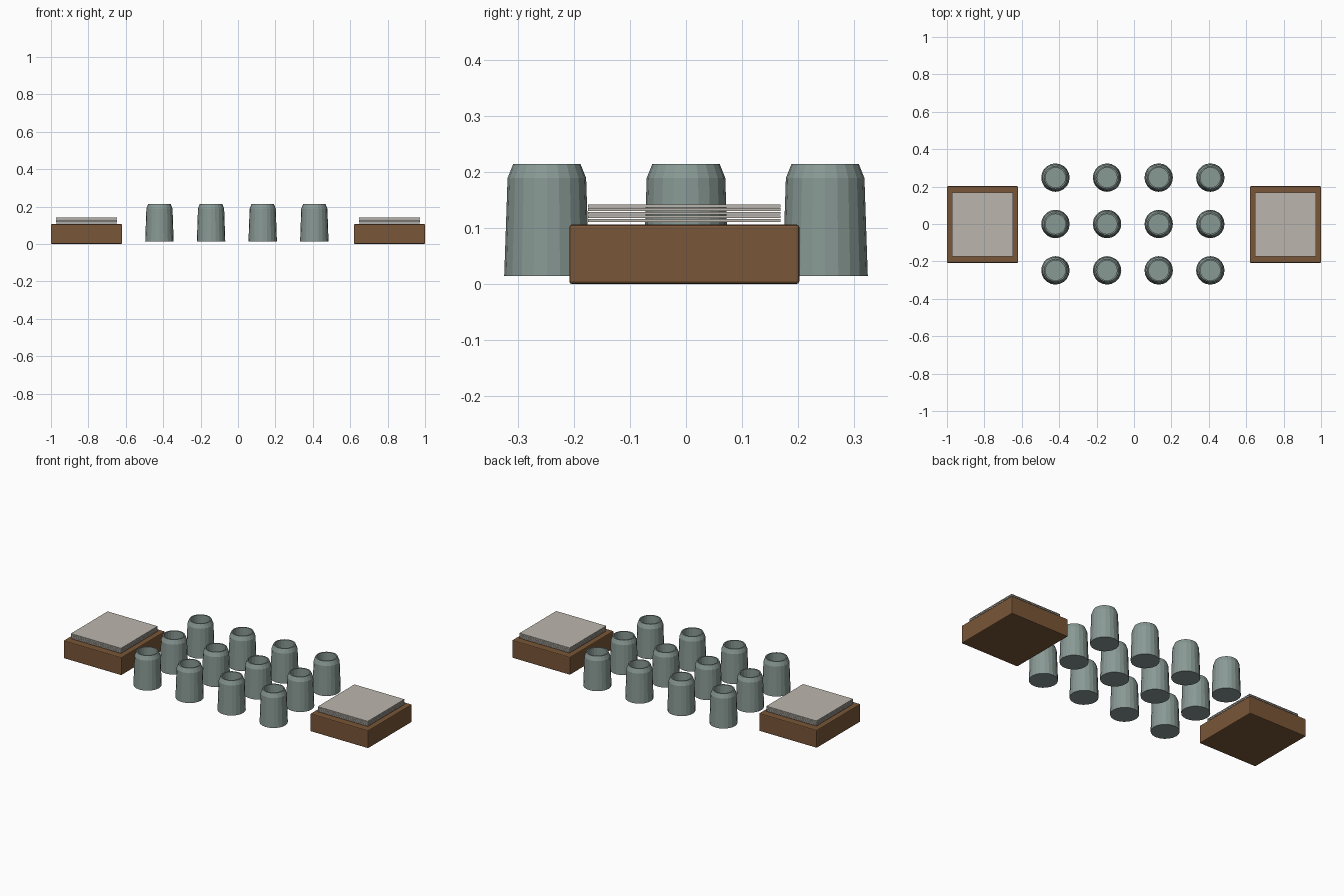
import bpy, bmesh, math

cube = bpy.data.objects.get("Cube")
if cube:
    bpy.data.objects.remove(cube, do_unlink=True)


def material(name, rgb):
    m = bpy.data.materials.new(name)
    m.use_nodes = True
    m.diffuse_color = (*rgb, 1)
    m.node_tree.nodes["Principled BSDF"].inputs["Base Color"].default_value = (*rgb, 1)
    return m


wood = material("brown wood", (0.19, 0.092, 0.038))
paper = material("pale grey paper", (0.50, 0.47, 0.42))
glass = material("grey green glass", (0.25, 0.32, 0.30))


def finish(bm, name, mat, location=(0, 0, 0)):
    bmesh.ops.recalc_face_normals(bm, faces=bm.faces)
    mesh = bpy.data.meshes.new(name)
    bm.to_mesh(mesh)
    bm.free()
    mesh.materials.append(mat)
    obj = bpy.data.objects.new(name, mesh)
    obj.location = location
    bpy.context.collection.objects.link(obj)
    return obj


def box(name, centre, size, mat, bevel=0):
    bm = bmesh.new()
    bmesh.ops.create_cube(bm, size=1)
    bmesh.ops.scale(bm, vec=size, verts=bm.verts)
    obj = finish(bm, name, mat, centre)
    if bevel:
        mod = obj.modifiers.new("soft edges", "BEVEL")
        mod.width = bevel
        mod.segments = 2
    return obj


def cup_mesh(sides=20):
    # Outer wall, shoulder, rim, then down the inside to the floor
    profile = [(0.076, 0), (0.070, 0.175), (0.060, 0.2), (0.053, 0.2), (0.053, 0.025)]
    bm = bmesh.new()
    rings = []
    for r, z in profile:
        angles = [2 * math.pi * i / sides for i in range(sides)]
        rings.append([bm.verts.new((r * math.cos(a), r * math.sin(a), z)) for a in angles])
    for low, high in zip(rings, rings[1:]):
        for i in range(sides):
            j = (i + 1) % sides
            bm.faces.new((low[i], low[j], high[j], high[i]))
    bm.faces.new(rings[0])
    bm.faces.new(rings[-1])
    return bm


# Wooden blocks with a floating stack of sheets at each end
for side, label in ((1, "left"), (-1, "right")):
    x = side * 0.81
    box(label + "_block", (x, -0.003, 0.053), (0.38, 0.41, 0.106), wood, 0.005)
    for i in range(5):
        box(f"{label}_sheet_{i + 1}", (x, -0.003, 0.1135 + i * 0.0064),
            (0.328, 0.343, 0.005), paper)

# Grid of cups
for row in range(3):
    for col in range(4):
        finish(cup_mesh(), f"cup_{row + 1}_{col + 1}", glass,
               (-0.42 + col * 0.276, (row - 1) * 0.248, 0.014))
